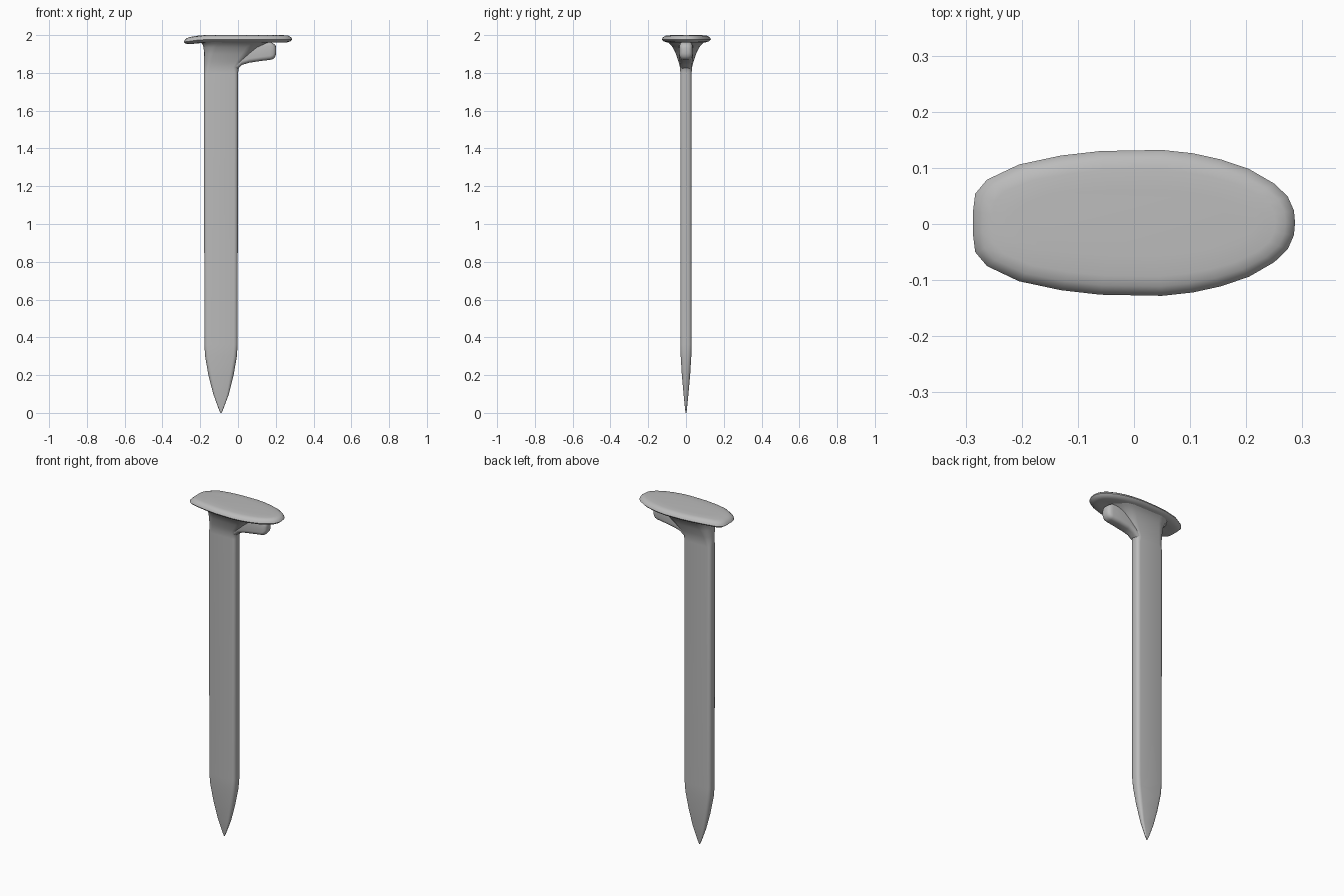
import bpy, bmesh, math

cube = bpy.data.objects.get("Cube")
if cube:
    bpy.data.objects.remove(cube, do_unlink=True)

steel = bpy.data.materials.new("grey steel")
steel.use_nodes = True
GREY = (0.5, 0.5, 0.5, 1)
steel.diffuse_color = GREY
steel.node_tree.nodes["Principled BSDF"].inputs["Base Color"].default_value = GREY


def loft(name, rings, angle=60):
    """Skin a list of equal-length point rings and cap both ends."""
    bm = bmesh.new()
    loops = [[bm.verts.new(p) for p in ring] for ring in rings]
    n = len(loops[0])
    for a, b in zip(loops, loops[1:]):
        for i in range(n):
            j = (i + 1) % n
            bm.faces.new((a[i], a[j], b[j], b[i]))
    bm.faces.new(loops[0][::-1])
    bm.faces.new(loops[-1])
    bmesh.ops.recalc_face_normals(bm, faces=bm.faces)
    mesh = bpy.data.meshes.new(name)
    bm.to_mesh(mesh)
    bm.free()
    mesh.materials.append(steel)
    obj = bpy.data.objects.new(name, mesh)
    bpy.context.collection.objects.link(obj)
    bpy.ops.object.select_all(action="DESELECT")
    obj.select_set(True)
    bpy.context.view_layer.objects.active = obj
    bpy.ops.object.shade_smooth_by_angle(angle=math.radians(angle))
    return obj


def rounded_rect(hu, hv, radius, steps=4):
    """Points (u, v) of a rectangle with rounded corners."""
    r = min(radius, hu * 0.95, hv * 0.95)
    pts = []
    for q, (su, sv) in enumerate(((1, 1), (-1, 1), (-1, -1), (1, -1))):
        for k in range(steps + 1):
            a = math.pi / 2 * (q + k / steps)
            pts.append((su * (hu - r) + r * math.cos(a), sv * (hv - r) + r * math.sin(a)))
    return pts


# Shaft with pointed tip and flared neck: z, left x, right x, half depth
shaft = [(0, -0.093, -0.087, 0.002), (0.02, -0.102, -0.078, 0.005),
         (0.1, -0.131, -0.048, 0.013), (0.2, -0.157, -0.023, 0.022),
         (0.3, -0.174, -0.006, 0.028), (0.36, -0.178, -0.002, 0.03),
         (1.8, -0.18, 0, 0.03), (1.83, -0.18, 0.005, 0.032),
         (1.86, -0.18, 0.03, 0.04), (1.9, -0.18, 0.07, 0.053),
         (1.935, -0.182, 0.11, 0.07), (1.955, -0.19, 0.15, 0.088),
         (1.968, -0.21, 0.18, 0.105)]
loft("shaft", [[((l + r) / 2 + u, v, z) for u, v in rounded_rect((r - l) / 2, h, 0.02 if z < 1.82 else h)]
               for z, l, r, h in shaft])

# Lip under the head: x, bottom z, top z, half depth
lip = [(-0.06, 1.8, 1.96, 0.028), (0, 1.822, 1.96, 0.032), (0.02, 1.842, 1.96, 0.035),
       (0.06, 1.854, 1.96, 0.037), (0.12, 1.863, 1.965, 0.036),
       (0.17, 1.869, 1.965, 0.034), (0.185, 1.873, 1.957, 0.032),
       (0.197, 1.885, 1.948, 0.026), (0.202, 1.9, 1.936, 0.015)]
loft("lip", [[(x, u, (b + t) / 2 + v) for u, v in rounded_rect(h, (t - b) / 2, 0.022)]
             for x, b, t, h in lip])

# Oval head, blunt at the left end
half = [(0.287, 0), (0.285, 0.022), (0.274, 0.047), (0.25, 0.07), (0.205, 0.096),
        (0.155, 0.113), (0.105, 0.124), (0.05, 0.13), (-0.06, 0.128), (-0.13, 0.12),
        (-0.205, 0.104), (-0.262, 0.077), (-0.283, 0.052), (-0.287, 0.02)]
outline = half + [(x, -y) for x, y in half[:0:-1]]


def droop(x):
    return 0.014 * max(0, (-x - 0.19) / 0.1)


# Inset from the rim and height, underside to top
profile = [(0.1, 1.965), (0.06, 1.96), (0.03, 1.961), (0.01, 1.967), (0, 1.977),
           (0.005, 1.987), (0.017, 1.996), (0.035, 1.999), (0.07, 2)]
loft("head", [[(x * (1 - d / 0.287), 0.002 + y * (1 - d / 0.13), z - droop(x * (1 - d / 0.287)))
               for x, y in outline] for d, z in profile])
